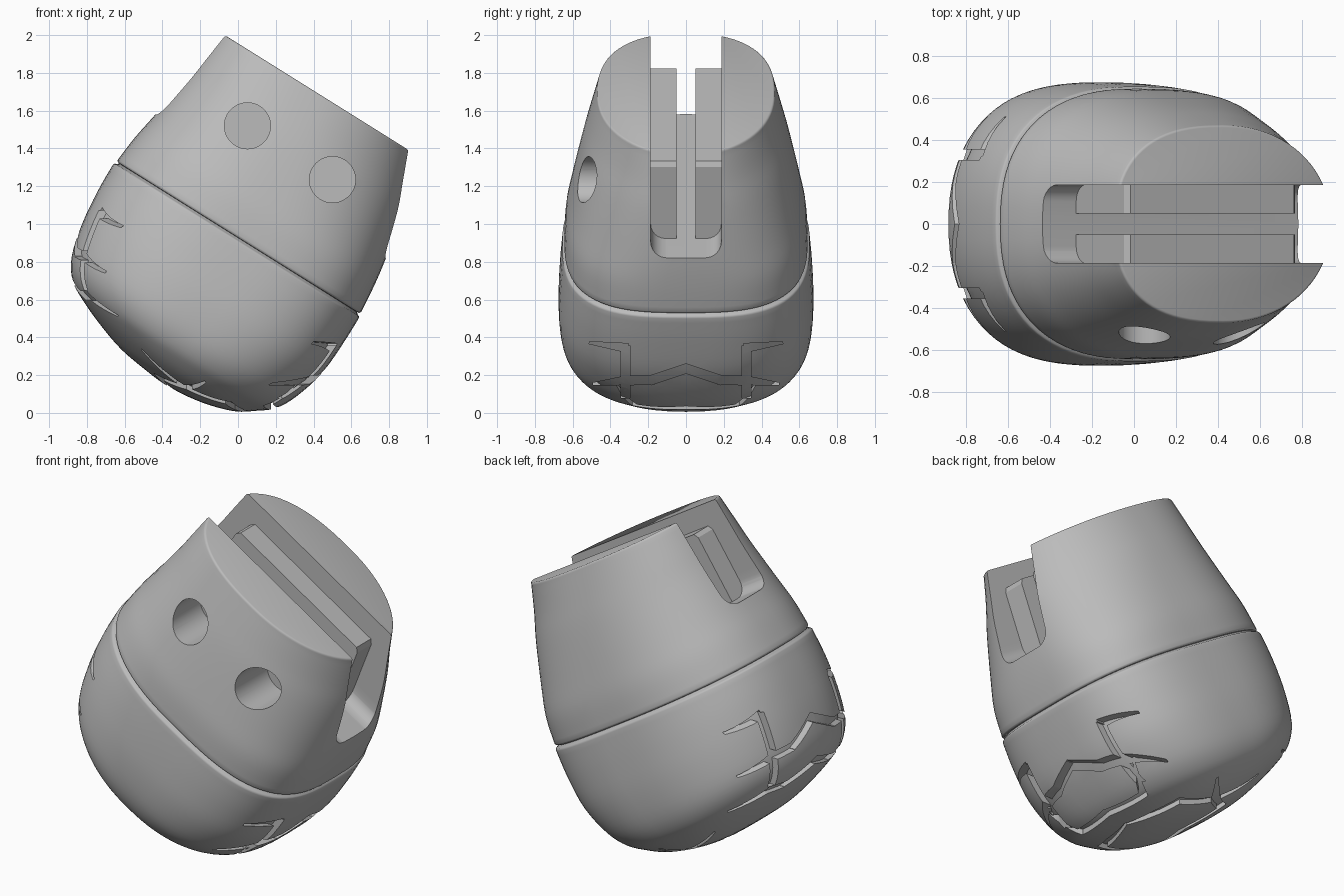
import bpy, bmesh, math
from mathutils import Matrix, Vector

if "Cube" in bpy.data.objects:
    bpy.data.objects.remove(bpy.data.objects["Cube"], do_unlink=True)

TILT = Matrix.Rotation(math.radians(32), 4, 'Y') @ Matrix.Translation((-0.48, 0, 0))

grey = bpy.data.materials.new("plain grey")
grey.use_nodes = True
grey.diffuse_color = (0.5, 0.5, 0.5, 1)
grey.node_tree.nodes["Principled BSDF"].inputs["Base Color"].default_value = (0.5, 0.5, 0.5, 1)


def finish(name, bm, matrix=TILT):
    bmesh.ops.recalc_face_normals(bm, faces=bm.faces)
    bm.transform(matrix)
    mesh = bpy.data.meshes.new(name)
    bm.to_mesh(mesh)
    bm.free()
    mesh.materials.append(grey)
    ob = bpy.data.objects.new(name, mesh)
    bpy.context.collection.objects.link(ob)
    return ob


def activate(ob):
    bpy.ops.object.select_all(action='DESELECT')
    ob.select_set(True)
    bpy.context.view_layer.objects.active = ob


def cut(ob, cutter, keep=False, overlap=False):
    mod = ob.modifiers.new("cut", 'BOOLEAN')
    mod.operation, mod.solver, mod.object = 'DIFFERENCE', 'EXACT', cutter
    mod.use_self = overlap
    activate(ob)
    bpy.ops.object.modifier_apply(modifier=mod.name)
    if not keep:
        bpy.data.objects.remove(cutter, do_unlink=True)


def smooth(ob):
    activate(ob)
    bpy.ops.object.shade_smooth_by_angle(angle=math.radians(32))


def refine(rows, steps=4):
    """Smooth curve through the section rows."""
    out = []
    for i in range(len(rows) - 1):
        p = [rows[max(0, min(len(rows) - 1, k))] for k in (i - 1, i, i + 1, i + 2)]
        for s in range(steps):
            t = s / steps
            out.append([0.5 * (2 * b + (c - a) * t + (2 * a - 5 * b + 4 * c - d) * t * t
                               + (3 * b - a - 3 * c + d) * t ** 3) for a, b, c, d in zip(*p)])
    return out + [list(rows[-1])]


def loft(rows, count=80):
    """Rows: height, back, front, half width, squareness of back and front."""
    bm = bmesh.new()
    rings = []
    for h, back, front, half, back_power, front_power in rows:
        ring = []
        for k in range(count):
            a = 2 * math.pi * k / count
            c, s = math.cos(a), math.sin(a)
            e = 2 / (front_power if c > 0 else back_power)
            x = (back + front) / 2 + (front - back) / 2 * math.copysign(abs(c) ** e, c)
            ring.append(bm.verts.new((x, half * math.copysign(abs(s) ** e, s), h)))
        rings.append(ring)
    for a, b in zip(rings, rings[1:]):
        for k in range(count):
            j = (k + 1) % count
            bm.faces.new((a[k], a[j], b[j], b[k]))
    bm.faces.new(rings[0])
    bm.faces.new(rings[-1])
    return bm


def rim(row, dh, inset):
    h, back, front, half, *powers = row
    return [h + dh, back + inset, front - inset, half - inset, *powers]


def rounded_ends(rows, r):
    """Small rounded edge above the last row."""
    top = rows[-1]
    return rows + [rim(top, r * math.sin(a), r * (1 - math.cos(a))) for a in (0.5, 1.0, 1.5)]


# Upper housing
upper_rows = refine([
    (0.80, -0.770, 0.750, 0.645, 2.4, 3.0),
    (0.95, -0.755, 0.735, 0.635, 2.4, 2.9),
    (1.11, -0.728, 0.710, 0.605, 2.4, 2.6),
    (1.35, -0.693, 0.658, 0.553, 2.4, 2.25),
    (1.50, -0.677, 0.610, 0.513, 2.45, 2.1),
    (1.646, -0.662, 0.555, 0.472, 2.5, 2.1)])
base = upper_rows[0]
upper_rows = [rim(base, -0.015, 0.025), rim(base, -0.012, 0.008), rim(base, -0.006, 0.002)] + upper_rows
housing = finish("housing", loft(rounded_ends(upper_rows, 0.013)))

# Slot with rounded floor corners
bm = bmesh.new()
bmesh.ops.create_cube(bm, size=1, matrix=Matrix.Translation((0, 0, 1.61)) @ Matrix.Diagonal((3, 0.374, 1, 1)))
floor_edges = [e for e in bm.edges if all(v.co.z < 1.2 for v in e.verts)
               and abs(e.verts[0].co.x - e.verts[1].co.x) > 1]
bmesh.ops.bevel(bm, geom=floor_edges, offset=0.08, segments=6, profile=0.5, affect='EDGES')
cut(housing, finish("slot_cutter", bm))

# Blind round holes on the front
for x, z in ((0.05, 1.52), (0.50, 1.235)):
    bm = bmesh.new()
    bmesh.ops.create_cone(bm, cap_ends=True, segments=48, radius1=0.122, radius2=0.122, depth=0.6)
    place = Matrix.Translation((x, -0.56, z)) @ Matrix.Rotation(math.pi / 2, 4, 'X')
    cut(housing, finish("hole_cutter", bm, place))
smooth(housing)

# Clamp jaws along both slot walls
for side, name in ((1, "left_jaw"), (-1, "right_jaw")):
    bm = bmesh.new()
    outline = [(-0.54, 1.08), (0.52, 1.08), (0.44, 1.51), (0.42, 1.536), (-0.50, 1.536), (-0.52, 1.51)]
    ends = [[bm.verts.new((u, side * y, w)) for u, w in outline] for y in (0.05, 0.205)]
    bm.faces.new(ends[0])
    bm.faces.new(ends[1])
    for k in range(len(outline)):
        j = (k + 1) % len(outline)
        bm.faces.new((ends[0][k], ends[0][j], ends[1][j], ends[1][k]))
    finish(name, bm)

# Rubber sole
sole_rows = refine([
    (-0.077, 0.05, 0.07, 0.01, 2.0, 2.0),
    (-0.070, -0.03, 0.19, 0.19, 2.1, 2.1),
    (-0.045, -0.21, 0.33, 0.34, 2.1, 2.2),
    (0.00, -0.36, 0.465, 0.46, 2.1, 2.3),
    (0.06, -0.51, 0.555, 0.555, 2.15, 2.4),
    (0.127, -0.63, 0.636, 0.62, 2.2, 2.5),
    (0.235, -0.705, 0.695, 0.66, 2.3, 2.7),
    (0.41, -0.750, 0.745, 0.675, 2.35, 2.9),
    (0.60, -0.772, 0.757, 0.668, 2.4, 3.0),
    (0.762, -0.778, 0.757, 0.655, 2.4, 3.0)])
sole_rows = rounded_ends(sole_rows, 0.014)
sole_rows.append(rim(sole_rows[-1], 0.01, 0.012))
sole = finish("sole", loft(sole_rows))
core_fit = Matrix.Translation((0, 0, 0.4)) @ Matrix.Scale(0.95, 4) @ Matrix.Translation((0, 0, -0.4))
core = finish("sole_core", loft(sole_rows), TILT @ core_fit)


def channels(paths, to_space):
    """Mirrored tread channels along flat paths, thinning at the far end."""
    bm = bmesh.new()
    for path in paths:
        for i in range(len(path) - 1):
            p, q = Vector(path[i]), Vector(path[i + 1])
            d = (q - p).normalized()
            n = Vector((-d.y, d.x))
            hp, hq = 0.024, 0.006 if i == len(path) - 2 else 0.024
            p, q = p - d * 0.012, q + d * 0.012
            quad = (p + n * hp, q + n * hq, q - n * hq, p - n * hp)
            for side in (1, -1):
                a, b = [[bm.verts.new(to_space(c, side, end)) for c in quad] for end in (0, 1)]
                bm.faces.new(a)
                bm.faces.new(b)
                for k in range(4):
                    j = (k + 1) % 4
                    bm.faces.new((a[k], a[j], b[j], b[k]))
    return finish("tread_cutter", bm, Matrix())


toe = [[(0, 0.235), (0.18, 0.175), (0.32, 0.172), (0.48, 0.155)],
       [(0.32, 0.09), (0.32, 0.345), (0.50, 0.37)]]
heel = [[(0, 0.95), (0.2, 0.85), (0.33, 0.83), (0.50, 0.75)],
        [(0.33, 0.66), (0.33, 1.06), (0.50, 0.99)],
        [(0, 0.70), (0.22, 0.62), (0.33, 0.62), (0.5, 0.52)]]
under = [[(-0.35, 0), (-0.42, 0.25), (-0.28, 0.36), (-0.18, 0.5)],
         [(-0.28, 0.36), (-0.05, 0.33), (0.0, 0.20), (0.06, 0)],
         [(-0.28, 0.36), (-0.5, 0.45)],
         [(0.2, 0), (0.16, 0.27), (0.3, 0.36)]]
for cutter in (
        channels(toe, lambda c, s, e: (0.12 + e, s * c.x, c.y)),
        channels(heel, lambda c, s, e: (-0.4 - e, s * c.x, c.y)),
        channels(under, lambda c, s, e: (c.x, s * c.y, 0.55 - e))):
    cut(cutter, core, keep=True, overlap=True)
    cut(sole, cutter)
bpy.data.objects.remove(core, do_unlink=True)
smooth(sole)
